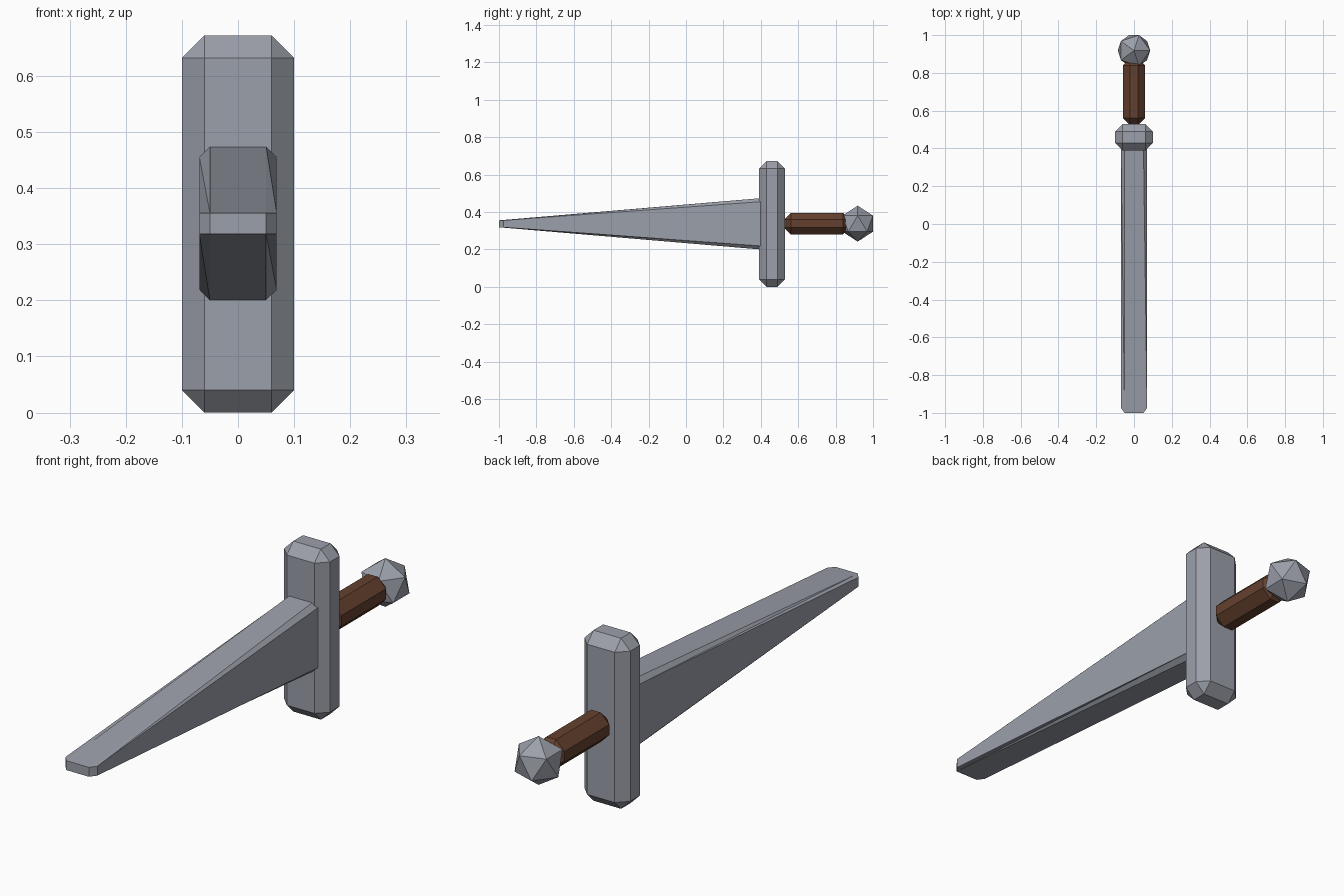
import bpy
import bmesh

if "Cube" in bpy.data.objects:
    bpy.data.objects.remove(bpy.data.objects["Cube"])

MID = 0.336  # height of the sword's long axis


def material(name, color):
    m = bpy.data.materials.new(name)
    m.diffuse_color = (*color, 1)
    m.use_nodes = True
    m.node_tree.nodes["Principled BSDF"].inputs["Base Color"].default_value = m.diffuse_color
    return m


steel = material("steel", (0.33, 0.35, 0.40))
leather = material("brown_leather", (0.127, 0.051, 0.027))


def finish(name, bm, mat):
    bmesh.ops.recalc_face_normals(bm, faces=bm.faces)
    mesh = bpy.data.meshes.new(name)
    bm.to_mesh(mesh)
    bm.free()
    mesh.materials.append(mat)
    obj = bpy.data.objects.new(name, mesh)
    bpy.context.collection.objects.link(obj)
    return obj


def chamfered_box(name, size, center, chamfer, mat):
    bm = bmesh.new()
    bmesh.ops.create_cube(bm, size=1)
    for v in bm.verts:
        v.co = [c + s * k for c, s, k in zip(center, size, v.co)]
    bmesh.ops.bevel(bm, geom=bm.edges[:], offset=chamfer, segments=1,
                    affect='EDGES')
    return finish(name, bm, mat)


# Crossguard and grip
chamfered_box("crossguard", (0.20, 0.14, 0.672), (0, 0.46, MID), 0.04, steel)
chamfered_box("grip", (0.116, 0.353, 0.116), (0, 0.70, MID + 0.002), 0.037, leather)

# Pommel
bm = bmesh.new()
bmesh.ops.create_icosphere(bm, subdivisions=1, radius=0.096)
bmesh.ops.translate(bm, verts=bm.verts, vec=(0, 0.918, MID + 0.002))
finish("pommel", bm, steel)

# Blade: a chamfered section lofted down to a thin, cut-off tip
bm = bmesh.new()
W, FLAT = 0.069, 0.05
section = [(W, -1), (W, 1), (FLAT, 1), (-FLAT, 1),
           (-W, 1), (-W, -1), (-FLAT, -1), (FLAT, -1)]
base, tip = [], []
for x, s in section:
    side = abs(x) > FLAT
    base.append(bm.verts.new((x, 0.41, MID + 0.001 + s * (0.119 if side else 0.138))))
    tip.append(bm.verts.new((x, -0.975 if side else -1, MID + 0.001 + s * 0.0185)))
for i in range(8):
    j = (i + 1) % 8
    bm.faces.new((base[i], base[j], tip[i]))
    bm.faces.new((base[j], tip[j], tip[i]))
bm.faces.new(base)
# tip end: two slanted cheeks and a flat front
for ids in ((0, 1, 2, 7), (7, 2, 3, 6), (6, 3, 4, 5)):
    bm.faces.new([tip[k] for k in ids])
finish("blade", bm, steel)
